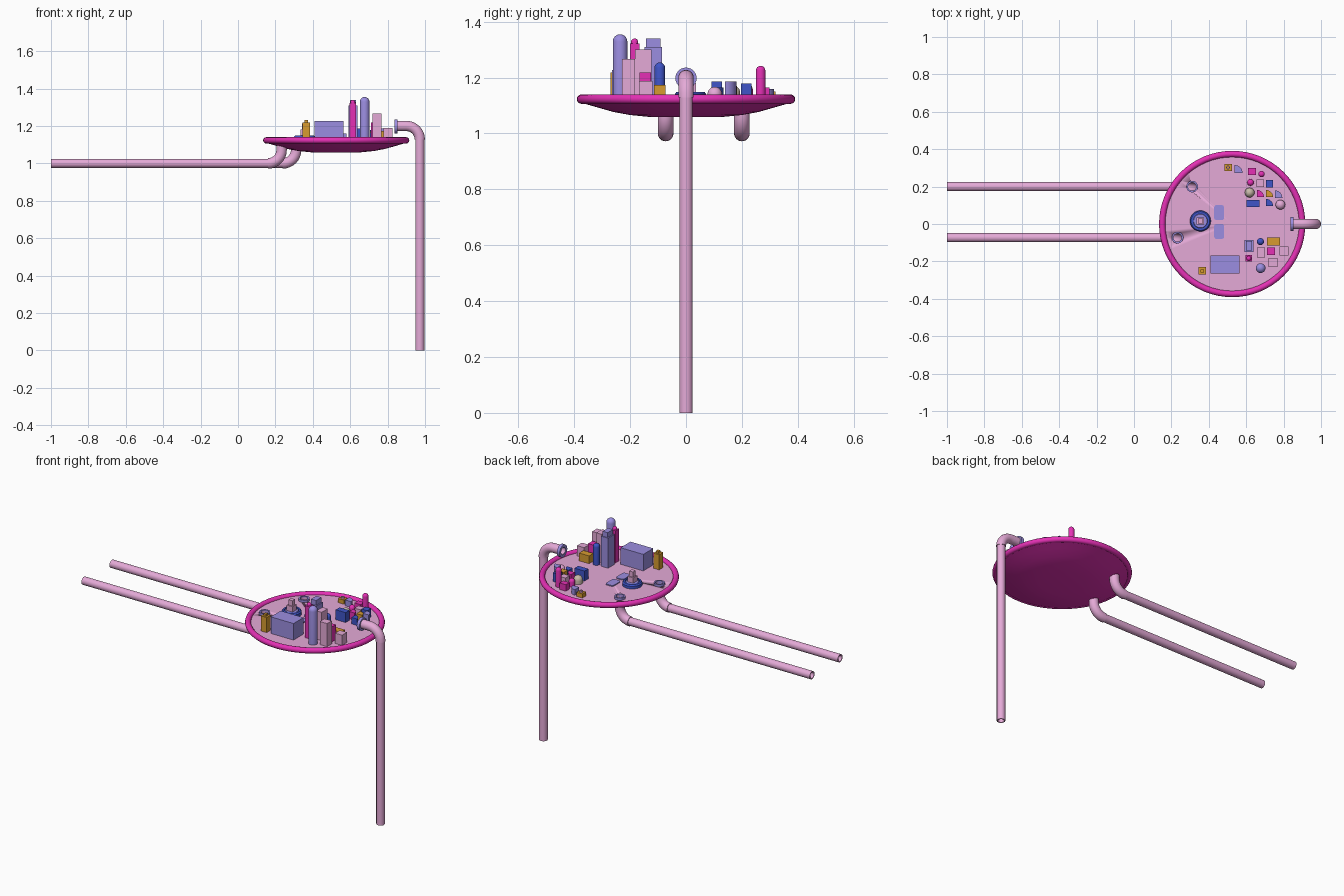
import bpy, bmesh
from math import sin, cos, pi, radians

if "Cube" in bpy.data.objects:
    bpy.data.objects.remove(bpy.data.objects["Cube"])

def mat(name, r, g, b):
    m = bpy.data.materials.new(name)
    m.diffuse_color = (r, g, b, 1)
    m.use_nodes = True
    m.node_tree.nodes["Principled BSDF"].inputs["Base Color"].default_value = m.diffuse_color
    return m

PINK = mat("pink", 0.78, 0.40, 0.68)
MAGENTA = mat("magenta", 0.78, 0.03, 0.46)
LAVENDER = mat("lavender", 0.33, 0.27, 0.75)
BLUE = mat("blue", 0.05, 0.09, 0.58)
ORANGE = mat("orange", 0.68, 0.33, 0.03)
CREAM = mat("cream", 0.58, 0.50, 0.40)
DECK, CX = 1.125, 0.525            # deck height and disc centre

def finish(name, bm, material, smooth=True):
    bmesh.ops.remove_doubles(bm, verts=bm.verts, dist=1e-5)
    bmesh.ops.recalc_face_normals(bm, faces=bm.faces)
    me = bpy.data.meshes.new(name)
    bm.to_mesh(me)
    bm.free()
    ob = bpy.data.objects.new(name, me)
    bpy.context.collection.objects.link(ob)
    me.materials.append(material)
    if smooth:
        bpy.ops.object.select_all(action='DESELECT')
        ob.select_set(True)
        bpy.context.view_layer.objects.active = ob
        bpy.ops.object.shade_smooth_by_angle(angle=radians(35))
    return ob

def skin(bm, rings, closed):
    n = len(rings)
    for i in range(n if closed else n - 1):
        a, b = rings[i], rings[(i + 1) % n]
        for j in range(len(a)):
            k = (j + 1) % len(a)
            bm.faces.new((a[j], a[k], b[k], b[j]))

def lathe(name, profile, loc, material, seg=24, closed=False):
    """Revolve (radius, height) points around z."""
    bm = bmesh.new()
    rings = [[bm.verts.new((r * cos(2 * pi * j / seg), r * sin(2 * pi * j / seg), z))
              for j in range(seg)] for r, z in profile]
    skin(bm, rings, closed)
    bmesh.ops.dissolve_degenerate(bm, dist=1e-6, edges=bm.edges)
    ob = finish(name, bm, material)
    ob.location = loc
    return ob

def prism(name, pts, z0, z1, material):
    bm = bmesh.new()
    f = bm.faces.new([bm.verts.new((x, y, z0)) for x, y in pts])
    ext = bmesh.ops.extrude_face_region(bm, geom=[f])
    for v in ext['geom']:
        if isinstance(v, bmesh.types.BMVert):
            v.co.z = z1
    if not f.is_valid or len(bm.faces) < len(pts) + 2:
        bmesh.ops.holes_fill(bm, edges=bm.edges)
    return finish(name, bm, material)

def box(name, x, y, w, d, top, material, base=DECK - 0.003):
    w, d = w / 2, d / 2
    return prism(name, [(x - w, y - d), (x + w, y - d), (x + w, y + d), (x - w, y + d)],
                 base, top, material)

def quarter(name, x, y, s, top, material):
    pts = [(x - s / 2, y - s / 2)]
    pts += [(x - s / 2 + s * cos(i * pi / 16), y - s / 2 + s * sin(i * pi / 16)) for i in range(9)]
    return prism(name, pts, DECK - 0.003, top, material)

def capsule(name, x, y, r, top, material):
    h = top - DECK
    arc = [(r * cos(i * pi / 12), h - r + r * sin(i * pi / 12)) for i in range(7)]
    return lathe(name, [(0, 0), (r, 0)] + arc, (x, y, DECK), material)

def tube(name, path, y0, r, material, wall=0.006, seg=24):
    """Hollow pipe along (x, z, angle) stations in the plane y = y0."""
    bm = bmesh.new()
    stations = [(p, r) for p in path] + [(p, r - wall) for p in reversed(path)]
    rings = []
    for (x, z, a), rad in stations:
        rings.append([bm.verts.new((x - sin(a) * rad * sin(t), y0 + rad * cos(t),
                                    z + cos(a) * rad * sin(t)))
                      for t in [2 * pi * j / seg for j in range(seg)]])
    skin(bm, rings, True)
    return finish(name, bm, material)

# Shallow dish underside with flat deck
dish = lathe("dish", [(0, 1.058), (0.13, 1.059), (0.20, 1.066), (0.26, 1.077), (0.32, 1.094),
                      (0.375, 1.110), (0.375, 1.122), (0, 1.122)], (CX, 0, 0), MAGENTA, 64)
deck = lathe("deck", [(0, 1.119), (0.370, 1.119), (0.370, DECK), (0, DECK)], (CX, 0, 0), PINK, 64)
# Rounded rim
lathe("rim", [(0.374 + 0.017 * cos(i * pi / 6), 1.123 + 0.017 * sin(i * pi / 6))
              for i in range(12)], (CX, 0, 0), MAGENTA, 64, True)

# Two horizontal pipes that bend up into the deck
R = 0.072
for tag, px, py in (("front", 0.233, -0.073), ("back", 0.311, 0.20)):
    start = px - R
    tube(f"{tag}_pipe", [(-1, 1, 0), (start + 0.01, 1, 0)], py, 0.024, PINK)
    bend = [(start + R * sin(a), 1 + R - R * cos(a), a) for a in [i * pi / 16 for i in range(9)]]
    tube(f"{tag}_elbow", bend + [(px, 1.132, pi / 2)], py, 0.028, PINK)
    lathe(f"{tag}_drain_ring", [(0.022, DECK - 0.01), (0.031, DECK - 0.01), (0.031, DECK + 0.014),
                                (0.022, DECK + 0.014)], (px, py, 0), LAVENDER, 24, True)
    cutter = lathe(f"{tag}_hole_cutter", [(0, 1.0), (0.0235, 1.0), (0.0235, 1.2), (0, 1.2)],
                   (px, py, 0), PINK)
    cutter.hide_render = True
    cutter.hide_viewport = True
    for ob in (dish, deck):
        m = ob.modifiers.new("hole", 'BOOLEAN')
        m.operation, m.solver, m.object = 'DIFFERENCE', 'EXACT', cutter

# Standing pipe, elbow and flange at the right edge
SX = 0.972
tube("standing_pipe", [(SX, 0, pi / 2), (SX, 1.14, pi / 2)], 0, 0.024, PINK)
bend = [(SX - R + R * cos(a), 1.20 - R + R * sin(a), a + pi / 2)
        for a in [i * pi / 16 for i in range(9)]]
tube("standing_elbow", bend + [(0.838, 1.20, pi)], 0, 0.0275, PINK)
flange = lathe("spout_flange", [(0.022, -0.009), (0.038, -0.009), (0.038, 0.009), (0.022, 0.009)],
               (0.845, 0, 1.198), LAVENDER, 24, True)
flange.rotation_euler = (0, pi / 2, 0)

# Round fountain with stepped block
FX, FY = 0.355, 0.016
lathe("fountain_base", [(0, 0), (0.056, 0), (0.056, 0.016), (0.050, 0.024), (0.040, 0.024),
                        (0.040, 0.018), (0, 0.018)], (FX, FY, DECK), BLUE, 32)
lathe("fountain_basin", [(0, 0.015), (0.040, 0.015), (0.036, 0.022), (0, 0.022)],
      (FX, FY, DECK), LAVENDER, 32)
box("fountain_block", FX, FY, 0.040, 0.040, 1.180, PINK)
box("fountain_top", FX, FY, 0.026, 0.026, 1.212, PINK)

# Flush pads with rounded corners
for i, y in enumerate((0.061, -0.040)):
    c = 0.012
    pts = [(0.455 + sx * (0.0265 - c) + c * cos(a0 + k * pi / 8),
            y + sy * (0.04 - c) + c * sin(a0 + k * pi / 8))
           for sx, sy, a0 in ((1, 1, 0), (-1, 1, pi / 2), (-1, -1, pi), (1, -1, 1.5 * pi))
           for k in range(5)]
    prism(f"pad_{i + 1}", pts, DECK - 0.003, DECK + 0.006, LAVENDER)

# Left-front hall and kiosk
box("hall", 0.487, -0.217, 0.155, 0.097, 1.227, LAVENDER)
box("kiosk", 0.365, -0.251, 0.040, 0.040, 1.218, ORANGE)
box("kiosk_cap", 0.365, -0.251, 0.018, 0.018, 1.231, ORANGE)

# Tall tower cluster
capsule("round_tower", 0.677, -0.236, 0.026, 1.355, LAVENDER)
box("slim_tower", 0.614, -0.184, 0.034, 0.034, 1.322, MAGENTA)
capsule("slim_tower_cap", 0.614, -0.184, 0.013, 1.340, MAGENTA)
box("stepped_tower", 0.615, -0.117, 0.048, 0.064, 1.310, LAVENDER)
box("stepped_tower_top", 0.615, -0.117, 0.034, 0.052, 1.340, LAVENDER)
capsule("blue_tower", 0.676, -0.094, 0.019, 1.254, BLUE)
for name, *spec in (("pink_tower", 0.680, -0.153, 0.037, 0.058, 1.300, PINK),
                    ("orange_block", 0.746, -0.094, 0.068, 0.042, 1.173, ORANGE),
                    ("magenta_block", 0.733, -0.146, 0.043, 0.042, 1.218, MAGENTA),
                    ("pink_low_block", 0.803, -0.144, 0.048, 0.047, 1.188, PINK),
                    ("pink_corner_tower", 0.743, -0.206, 0.050, 0.046, 1.267, PINK)):
    box(name, *spec)

# Low village: boxes
for name, *spec in (("orange_hut", 0.503, 0.302, 0.040, 0.036, 1.150, ORANGE),
                    ("magenta_hut", 0.631, 0.281, 0.042, 0.037, 1.165, MAGENTA),
                    ("pink_hut", 0.676, 0.217, 0.040, 0.040, 1.170, PINK),
                    ("blue_hut", 0.725, 0.215, 0.038, 0.038, 1.178, BLUE),
                    ("blue_house", 0.636, 0.110, 0.068, 0.037, 1.186, BLUE)):
    box(name, *spec)
lathe("orange_hut_vent", [(0.005, 0), (0.011, 0), (0.011, 0.034), (0.005, 0.034)],
      (0.503, 0.302, DECK), PINK, 16, True)
# Low village: quarter-round blocks
for name, *spec in (("lavender_quarter", 0.559, 0.294, 0.042, 1.160, LAVENDER),
                    ("magenta_quarter", 0.676, 0.163, 0.038, 1.170, MAGENTA),
                    ("orange_quarter", 0.725, 0.163, 0.038, 1.170, ORANGE),
                    ("lavender_quarter_2", 0.773, 0.160, 0.040, 1.186, LAVENDER),
                    ("blue_quarter", 0.725, 0.115, 0.038, 1.165, BLUE)):
    quarter(name, *spec)
# Low village: round posts and domes
for name, *spec in (("magenta_post", 0.682, 0.267, 0.017, 1.242, MAGENTA),
                    ("magenta_stub", 0.623, 0.222, 0.018, 1.172, MAGENTA),
                    ("cream_dome", 0.618, 0.168, 0.026, 1.172, CREAM),
                    ("pink_dome", 0.783, 0.103, 0.026, 1.167, PINK)):
    capsule(name, *spec)
